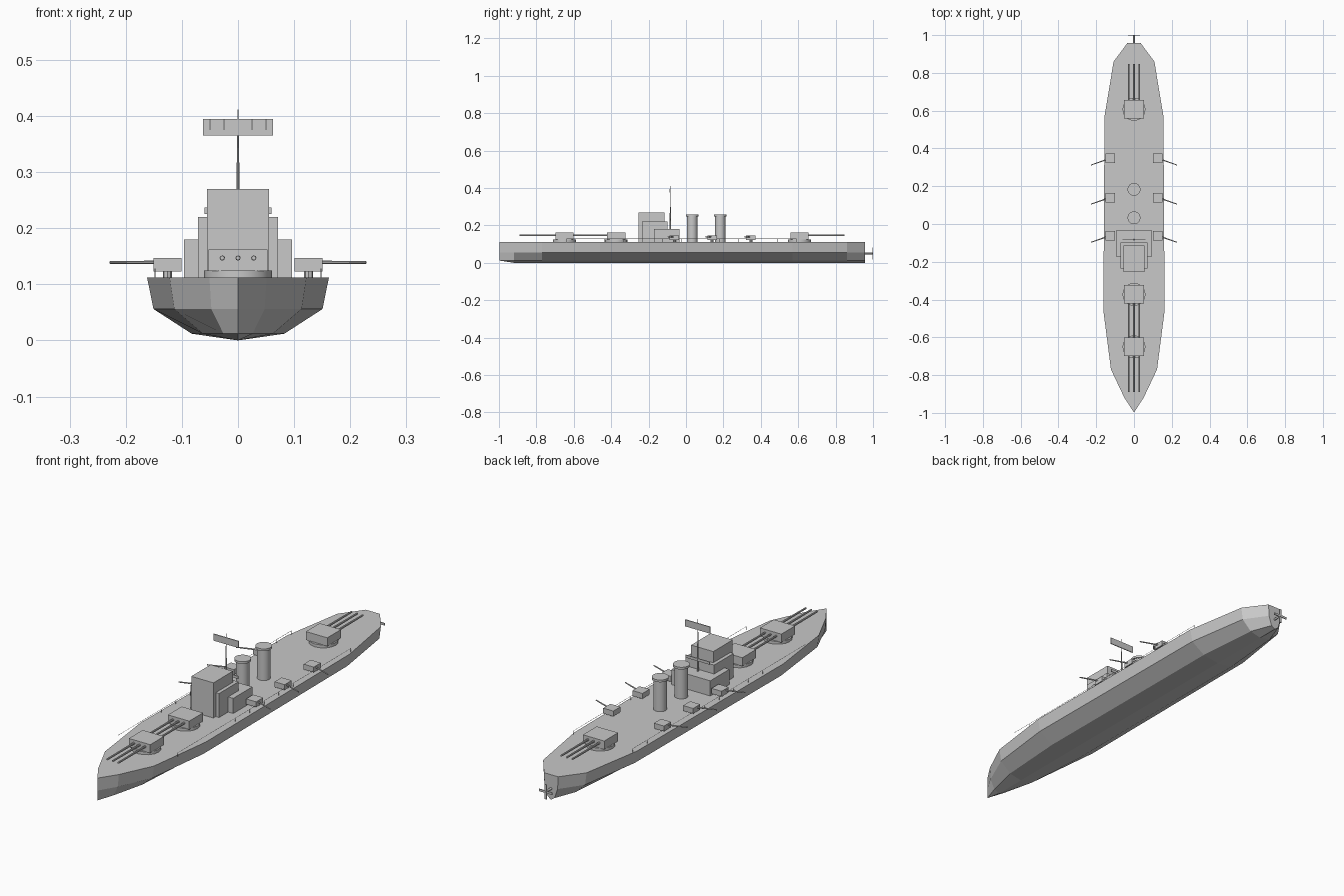
import bpy, bmesh, math
from mathutils import Vector

cube = bpy.data.objects.get("Cube")
if cube:
    bpy.data.objects.remove(cube, do_unlink=True)

grey = bpy.data.materials.new("hull_grey")
grey.use_nodes = True
grey.diffuse_color = (0.58, 0.58, 0.58, 1)
grey.node_tree.nodes["Principled BSDF"].inputs["Base Color"].default_value = (0.58, 0.58, 0.58, 1)

DECK = 0.112


def finish(name, bm, smooth=False):
    bmesh.ops.recalc_face_normals(bm, faces=bm.faces)
    mesh = bpy.data.meshes.new(name)
    bm.to_mesh(mesh)
    bm.free()
    mesh.materials.append(grey)
    obj = bpy.data.objects.new(name, mesh)
    bpy.context.scene.collection.objects.link(obj)
    if smooth:
        bpy.ops.object.select_all(action="DESELECT")
        obj.select_set(True)
        bpy.context.view_layer.objects.active = obj
        bpy.ops.object.shade_smooth_by_angle(angle=math.radians(40))
    return obj


def add_box(bm, lo, hi):
    lo, hi = Vector(lo), Vector(hi)
    verts = bmesh.ops.create_cube(bm, size=1)["verts"]
    for v in verts:
        v.co = (lo + hi) / 2 + v.co * (hi - lo)


def box(name, lo, hi):
    bm = bmesh.new()
    add_box(bm, lo, hi)
    return finish(name, bm)


def add_rod(bm, start, end, r1, r2=None, sides=8):
    start, end = Vector(start), Vector(end)
    axis = end - start
    verts = bmesh.ops.create_cone(bm, cap_ends=True, segments=sides, radius1=r1,
                                  radius2=r1 if r2 is None else r2, depth=axis.length)["verts"]
    turn = Vector((0, 0, 1)).rotation_difference(axis).to_matrix()
    for v in verts:
        v.co = (start + end) / 2 + turn @ v.co


def rod(name, start, end, r1, r2=None, sides=8):
    bm = bmesh.new()
    add_rod(bm, start, end, r1, r2, sides)
    return finish(name, bm, True)


# Hull: hard-chined sections lofted from stem to transom
stations = [(-0.92, 0.051), (-0.77, 0.122), (-0.46, 0.162),
            (0.57, 0.156), (0.86, 0.108), (0.958, 0.035)]
section = [(1, DECK), (0.93, 0.056), (0.51, 0.012), (0, 0)]
outline = section + [(-w, z) for w, z in section[-2::-1]]
bm = bmesh.new()
rings = [[bm.verts.new((w * half, y, z)) for w, z in outline] for y, half in stations]
stem = [bm.verts.new((0, -0.998, z)) for z in (DECK, 0.056, 0.012)]
for a, b in zip(rings, rings[1:]):
    for i in range(len(outline)):
        j = (i + 1) % len(outline)
        bm.faces.new((a[i], a[j], b[j], b[i]))
first = rings[0]
for side in (first[:4], first[:2:-1]):
    bm.faces.new((stem[0], stem[1], side[1], side[0]))
    bm.faces.new((stem[1], stem[2], side[2], side[1]))
    bm.faces.new((stem[2], side[3], side[2]))
bm.faces.new((stem[0], first[0], first[-1]))
bm.faces.new(rings[-1])
finish("hull", bm)

# Bridge: three stepped blocks
for name, half, front, back, top in (("bridge_tower", 0.055, -0.253, -0.115, 0.27),
                                     ("bridge_middle", 0.071, -0.236, -0.098, 0.22),
                                     ("bridge_base", 0.096, -0.171, -0.035, 0.18)):
    box(name, (-half, front, DECK), (half, back, top))

# Mast with search radar and yard
MAST_Y = -0.084
rod("mast", (0, MAST_Y, 0.18), (0, MAST_Y, 0.412), 0.004, 0.001)
box("radar_panel", (-0.062, MAST_Y - 0.002, 0.365), (0.062, MAST_Y + 0.002, 0.395))
box("mast_yard", (-0.06, MAST_Y - 0.002, 0.225), (0.06, MAST_Y + 0.002, 0.237))
bm = bmesh.new()
for x in (-0.05, -0.025, 0.025, 0.05):
    add_rod(bm, (x, MAST_Y - 0.003, 0.375), (x, MAST_Y - 0.003, 0.395), 0.001, sides=6)
finish("radar_struts", bm)

# Funnels with flared caps
for name, y in (("front_funnel", 0.033), ("rear_funnel", 0.183)):
    rod(name, (0, y, DECK), (0, y, 0.25), 0.028, sides=32)
    rod(name + "_cap", (0, y, 0.247), (0, y, 0.257), 0.034, sides=32)

# Triple main turrets
for name, y, aim in (("bow_turret", -0.65, -1), ("second_turret", -0.373, -1),
                     ("stern_turret", 0.607, 1)):
    rod(name + "_barbette", (0, y, DECK), (0, y, 0.125), 0.061, sides=16)
    box(name, (-0.053, y - 0.049, 0.124), (0.053, y + 0.049, 0.162))
    bm = bmesh.new()
    for x in (-0.028, 0, 0.028):
        add_rod(bm, (x, y + aim * 0.04, 0.147), (x, y + aim * 0.24, 0.147), 0.005, 0.004)
    finish(name + "_barrels", bm, True)

# Secondary guns along both sides
for side, label in ((1, "left"), (-1, "right")):
    for n, y in enumerate((-0.062, 0.14, 0.347)):
        name = f"{label}_secondary_gun_{n + 1}"
        x = side * 0.126
        box(name, (x - 0.025, y - 0.025, 0.123), (x + 0.025, y + 0.025, 0.147))
        rod(name + "_pedestal", (x, y, DECK), (x, y, 0.124), 0.008)
        rod(name + "_barrel", (side * 0.14, y - 0.004, 0.139),
            (side * 0.228, y - 0.035, 0.139), 0.0035, 0.0025)

# Thin deck railings
for side, label in ((1, "left"), (-1, "right")):
    bm = bmesh.new()
    x = side * 0.148
    add_rod(bm, (x, -0.64, 0.128), (x, 0.59, 0.128), 0.0008, sides=4)
    for i in range(13):
        y = -0.64 + i * 0.1025
        add_rod(bm, (x, y, DECK), (x, y, 0.128), 0.0008, sides=4)
    finish(label + "_railing", bm)

# Propeller
rod("propeller_shaft", (0, 0.95, 0.05), (0, 1.0, 0.05), 0.005, sides=12)
bm = bmesh.new()
for half_x, half_z in ((0.033, 0.005), (0.005, 0.033)):
    add_box(bm, (-half_x, 0.994, 0.05 - half_z), (half_x, 0.998, 0.05 + half_z))
finish("propeller_blades", bm)
